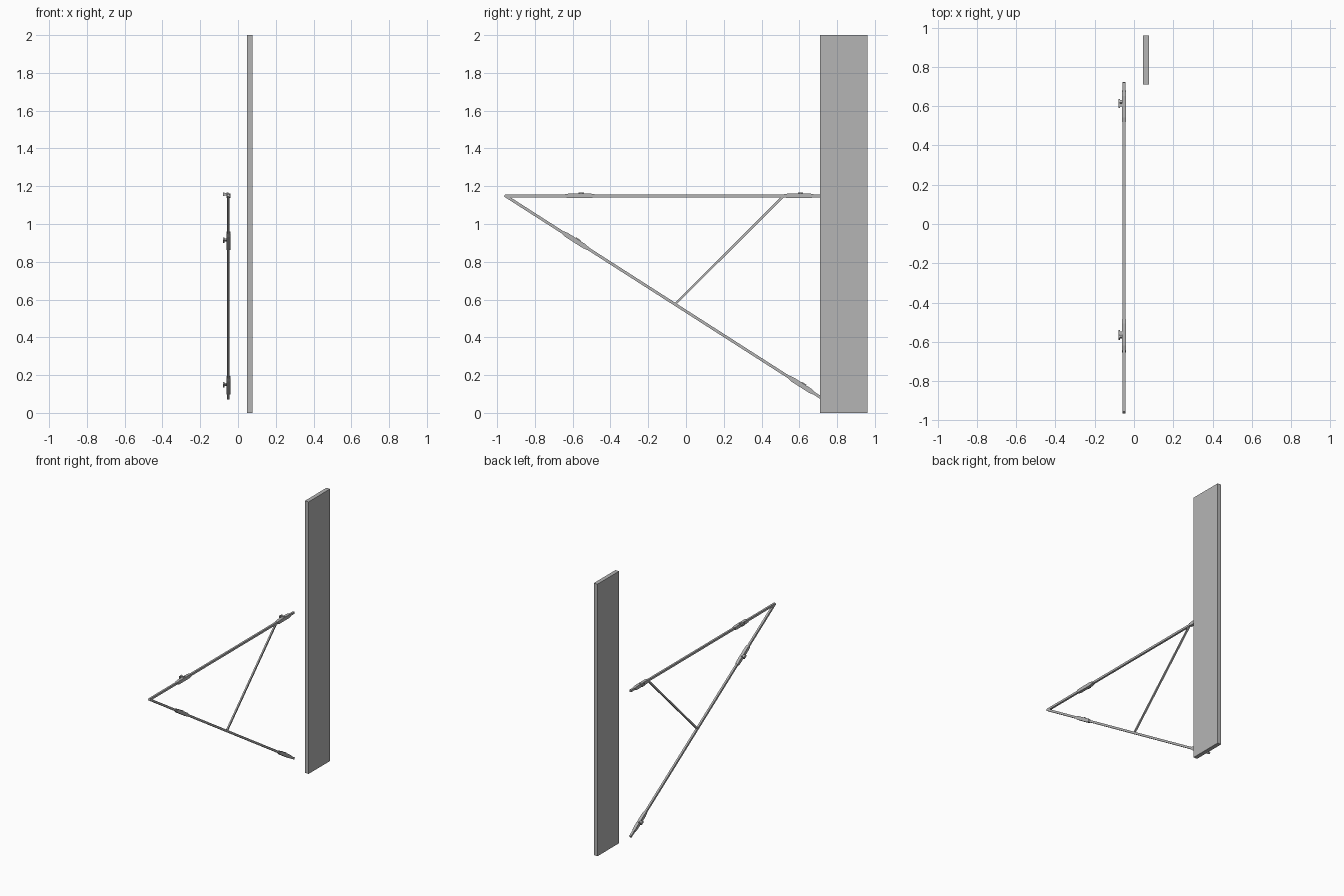
import bpy
import bmesh
from math import atan2
from mathutils import Matrix, Vector

old = bpy.data.objects.get("Cube")
if old:
    bpy.data.objects.remove(old, do_unlink=True)

grey = bpy.data.materials.new("steel grey")
grey.use_nodes = True
COLOUR = (0.46, 0.46, 0.46, 1)
grey.diffuse_color = COLOUR
grey.node_tree.nodes["Principled BSDF"].inputs["Base Color"].default_value = COLOUR

FRAME_X = -0.051


def finish(name, bm, matrix=Matrix()):
    bmesh.ops.recalc_face_normals(bm, faces=bm.faces)
    mesh = bpy.data.meshes.new(name)
    bm.to_mesh(mesh)
    bm.free()
    mesh.materials.append(grey)
    obj = bpy.data.objects.new(name, mesh)
    obj.matrix_world = matrix
    bpy.context.collection.objects.link(obj)
    return obj


def add_box(bm, centre, size):
    bmesh.ops.create_cube(bm, size=1, matrix=Matrix.Translation(centre) @ Matrix.Diagonal((*size, 1)))


def along(start, end, y, drop=0):
    """Matrix at a given y on the line start-end, with local Y along the line."""
    a, b = Vector(start), Vector(end)
    p = a.lerp(b, (y - a.x) / (b.x - a.x))
    angle = atan2(b.y - a.y, b.x - a.x)
    return Matrix.Translation((FRAME_X, p.x, p.y + drop)) @ Matrix.Rotation(angle, 4, "X")


def bar(name, start, end, width, depth):
    bm = bmesh.new()
    length = (Vector(end) - Vector(start)).length
    add_box(bm, (0, 0, 0), (width, length, depth))
    finish(name, bm, along(start, end, (start[0] + end[0]) / 2))


def clamp(name, matrix):
    """Sleeve with tapered ends, a top stud and a side knob."""
    bm = bmesh.new()
    half, flat, tall, low, wide = 0.078, 0.055, 0.0125, 0.0085, 0.0105
    outline = [(-half, -low), (-flat, -tall), (flat, -tall), (half, -low),
               (half, low), (flat, tall), (-flat, tall), (-half, low)]
    face = bm.faces.new([bm.verts.new((-wide, y, z)) for y, z in outline])
    side = bmesh.ops.extrude_face_region(bm, geom=[face])
    verts = [v for v in side["geom"] if isinstance(v, bmesh.types.BMVert)]
    bmesh.ops.translate(bm, verts=verts, vec=(2 * wide, 0, 0))
    add_box(bm, (-0.004, 0.008, 0.013), (0.012, 0.016, 0.007))
    add_box(bm, (-0.015, 0.008, 0.009), (0.014, 0.014, 0.012))
    add_box(bm, (-0.025, 0.008, 0.008), (0.008, 0.028, 0.017))
    finish(name, bm, matrix)


# Upright board
bm = bmesh.new()
add_box(bm, (0.062, 0.835, 1), (0.03, 0.25, 2))
finish("upright_board", bm)

# Triangular frame, points given as (y, z)
TOP = ((-0.955, 1.149), (0.72, 1.149))
DIAGONAL = ((-0.96, 1.152), (0.72, 0.077))
bar("top_bar", *TOP, 0.014, 0.015)
bar("diagonal_bar", *DIAGONAL, 0.014, 0.015)
bar("inner_brace", (-0.055, 0.578), (0.515, 1.147), 0.011, 0.012)

# Clamps on both long bars
for name, line, places in (("top", TOP, (-0.563, 0.598)),
                           ("diagonal", DIAGONAL, (-0.585, 0.61))):
    for end, y in zip(("front", "back"), places):
        clamp(f"{name}_{end}_clamp", along(*line, y))
